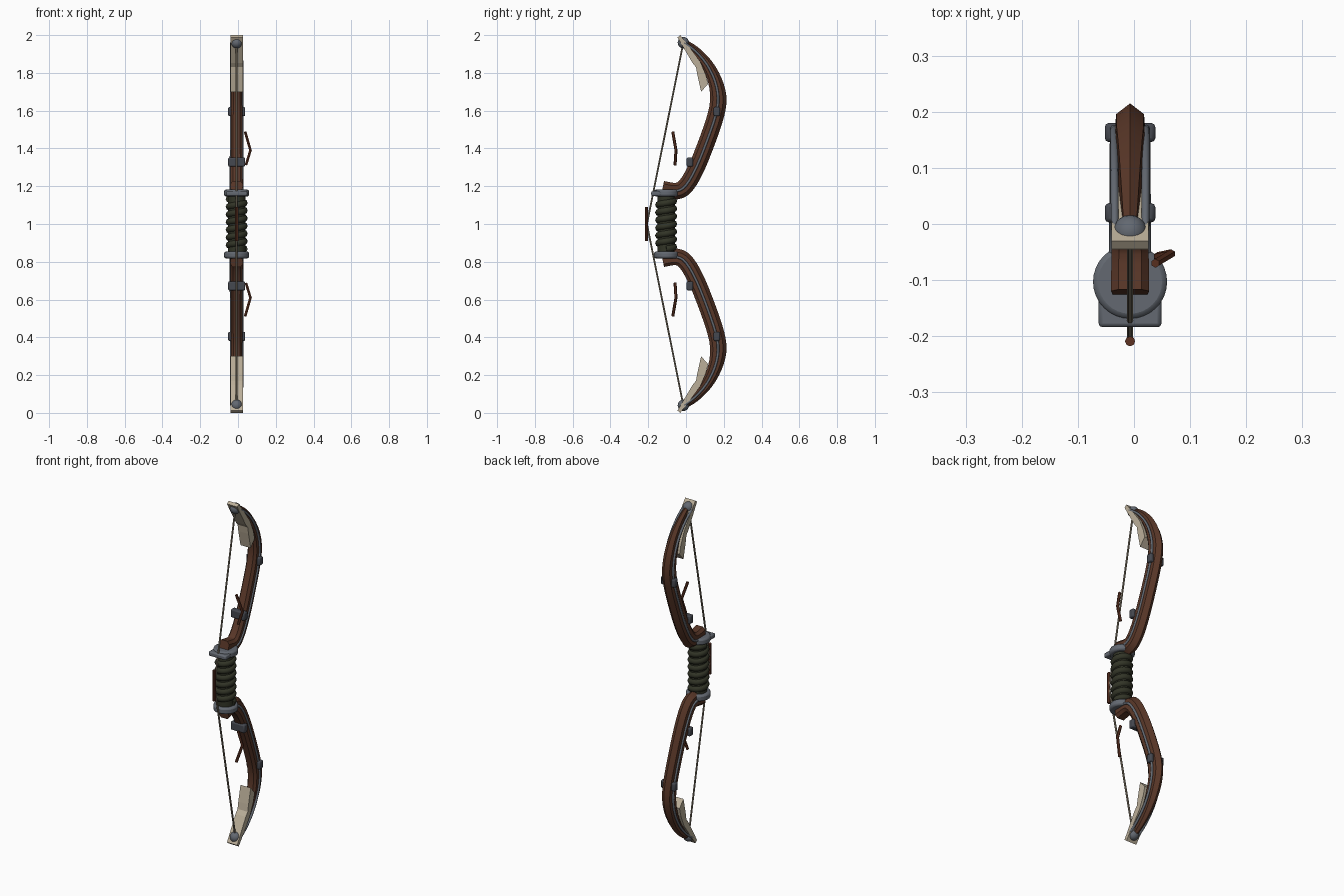
import bpy, bmesh, math
from mathutils import Vector

if "Cube" in bpy.data.objects:
    bpy.data.objects.remove(bpy.data.objects["Cube"])

CX = -0.007  # middle plane of the bow


def material(name, rgb):
    m = bpy.data.materials.new(name)
    m.diffuse_color = (*rgb, 1)
    m.use_nodes = True
    m.node_tree.nodes["Principled BSDF"].inputs["Base Color"].default_value = m.diffuse_color
    return m


WOOD = material("brown_wood", (0.10, 0.038, 0.021))
TWIG = material("red_brown_wood", (0.11, 0.032, 0.016))
STEEL = material("grey_steel", (0.125, 0.14, 0.165))
IRON = material("dark_iron", (0.06, 0.065, 0.08))
WRAP = material("olive_wrap", (0.032, 0.035, 0.02))
BONE = material("cream_bone", (0.50, 0.43, 0.32))
CORD = material("tan_cord", (0.26, 0.22, 0.16))


def finish(name, bm, mat, flip=False, smooth=None, bevel=0):
    if flip:  # lower half is the upper half mirrored about z = 1
        for v in bm.verts:
            v.co.z = 2 - v.co.z
    bmesh.ops.recalc_face_normals(bm, faces=bm.faces)
    me = bpy.data.meshes.new(name)
    bm.to_mesh(me)
    bm.free()
    me.materials.append(mat)
    ob = bpy.data.objects.new(name, me)
    bpy.context.collection.objects.link(ob)
    if bevel:
        b = ob.modifiers.new("rounded_edges", 'BEVEL')
        b.width, b.segments = bevel, 2
    if smooth:
        bpy.ops.object.select_all(action='DESELECT')
        bpy.context.view_layer.objects.active = ob
        ob.select_set(True)
        bpy.ops.object.shade_smooth_by_angle(angle=math.radians(smooth))
    return ob


def loft(rings):
    bm = bmesh.new()
    loops = [[bm.verts.new(p) for p in r] for r in rings]
    n = len(loops[0])
    for a, b in zip(loops, loops[1:]):
        for i in range(n):
            bm.faces.new((a[i], a[(i + 1) % n], b[(i + 1) % n], b[i]))
    bm.faces.new(loops[0])
    bm.faces.new(loops[-1])
    return bm


def tangent(pts, i):
    return (pts[min(i + 1, len(pts) - 1)] - pts[max(i - 1, 0)]).normalized()


def tube(pts, radius, sides=8, ref=Vector((1, 0, 0))):
    rings = []
    for i, p in enumerate(pts):
        t = tangent(pts, i)
        u = (ref - t * ref.dot(t)).normalized()
        w = t.cross(u)
        ang = [2 * math.pi * k / sides for k in range(sides)]
        rings.append([p + (u * math.cos(a) + w * math.sin(a)) * radius for a in ang])
    return loft(rings)


def box(center, size):
    bm = bmesh.new()
    bmesh.ops.create_cube(bm, size=1)
    for v in bm.verts:
        v.co = Vector(center) + Vector(v.co[i] * size[i] for i in range(3))
    return bm


def cylinder(center, radius, height, sides=32):
    bm = bmesh.new()
    bmesh.ops.create_cone(bm, cap_ends=True, segments=sides, radius1=radius,
                          radius2=radius, depth=height)
    bmesh.ops.translate(bm, verts=bm.verts, vec=center)
    return bm


def smooth_path(ctrl, steps=3):
    c = [ctrl[0]] + ctrl + [ctrl[-1]]
    out = []
    for i in range(1, len(c) - 2):
        a, b, d, e = c[i - 1:i + 3]
        for s in range(steps):
            t = s / steps
            out.append(0.5 * (2 * b + (d - a) * t + (2 * a - 5 * b + 4 * d - e) * t * t
                              + (3 * b - a - 3 * d + e) * t ** 3))
    return out + [ctrl[-1]]


# Limb centre line (y, z) for the upper half
limb_yz = [(-0.125, 1.185), (-0.05, 1.175), (0.0, 1.205), (0.055, 1.30), (0.115, 1.45),
           (0.158, 1.58), (0.17, 1.67), (0.152, 1.76), (0.11, 1.845), (0.05, 1.915), (-0.01, 1.96)]
limb_path = smooth_path([Vector((CX, y, z)) for y, z in limb_yz])
# Limb section: outward distance, sideways distance
section = [(0.045, 0), (0.026, 0.028), (-0.028, 0.033), (-0.043, 0.02),
           (-0.043, -0.02), (-0.028, -0.033), (0.026, -0.028)]
# Bone plate outline (y, z) inside the tip
plate_yz = [(-0.045, 1.988), (-0.02, 1.945), (0.035, 1.852), (0.053, 1.83), (0.06, 1.79),
            (0.08, 1.70), (0.117, 1.742), (0.105, 1.79), (0.075, 1.86), (0.02, 1.935), (-0.03, 2.0)]

for half, flip in (("upper", False), ("lower", True)):
    # Wooden limb
    rings = []
    n = len(limb_path)
    for i, p in enumerate(limb_path):
        f = i / (n - 1)
        t = tangent(limb_path, i)
        out = Vector((0, t.z, -t.y))
        wide = 1.03 - 0.25 * f - (0.4 * max(0, f - 0.7) / 0.3)
        deep = 1 - 0.6 * max(0, f - 0.6) / 0.4
        rings.append([p + out * u * deep + Vector((w * wide, 0, 0)) for u, w in section])
    finish(half + "_limb", loft(rings), WOOD, flip, 25)

    # Steel rods along both sides of the limb
    for side, s in (("left", -1), ("right", 1)):
        rod = [p + Vector((s * (0.031 - 0.004 * i / n), 0, 0))
               for i, p in enumerate(limb_path) if i > 2]
        finish(f"{half}_{side}_rod", tube(rod, 0.007), STEEL, flip, 50)

    # Clamps
    for label, y, z in (("outer", 0.163, 1.595), ("inner", 0.02, 1.328)):
        finish(f"{half}_{label}_clamp", box((CX, y, z), (0.09, 0.034, 0.048)),
               IRON, flip, 40, 0.007)

    # Bone plate at the tip
    plate = loft([[Vector((CX + s * 0.033, y, z)) for y, z in plate_yz] for s in (-1, 1)])
    finish(half + "_tip_plate", plate, BONE, flip)

    # String ball at the tip
    ball = bmesh.new()
    bmesh.ops.create_uvsphere(ball, u_segments=20, v_segments=12, radius=0.03)
    bmesh.ops.translate(ball, verts=ball.verts, vec=(CX, -0.014, 1.96))
    finish(half + "_tip_ball", ball, STEEL, flip, 60)

    # Collar at the end of the grip
    finish(half + "_collar", cylinder((CX, -0.103, 1.164), 0.066, 0.036),
           STEEL, flip, 50, 0.009)

    # Small bent stick beside the string
    stick = [Vector(p) for p in ((0.038, -0.070, 1.488), (0.066, -0.053, 1.39), (0.042, -0.058, 1.312))]
    finish(half + "_bent_stick", tube(stick, 0.008, 6, Vector((0, 1, 0))), TWIG, flip)

    # Bow string
    string = [Vector((CX, -0.014, 1.96)), Vector((CX, -0.207, 1.0))]
    finish(half + "_string", tube(string, 0.0055, 6), CORD, flip)

# Arrow rest on the upper collar
finish("arrow_rest", box((CX, -0.15, 1.161), (0.112, 0.068, 0.026)), STEEL, False, 40, 0.007)

# String serving
finish("string_serving", cylinder((CX, -0.209, 1.0), 0.009, 0.18, 8), TWIG)

# Grip core and spiral wrap
finish("grip_core", cylinder((CX, -0.105, 1.0), 0.046, 0.31, 24), WRAP, False, 40)
TURNS, SEG = 6.5, 24
helix = []
for i in range(int(TURNS * SEG) + 1):
    a = 2 * math.pi * i / SEG
    helix.append(Vector((CX + 0.04 * math.cos(a), -0.105 + 0.04 * math.sin(a),
                         0.868 + 0.264 * i / (TURNS * SEG))))
finish("grip_wrap", tube(helix, 0.0185, 8, Vector((0, 0, 1))), WRAP, False, 60)
